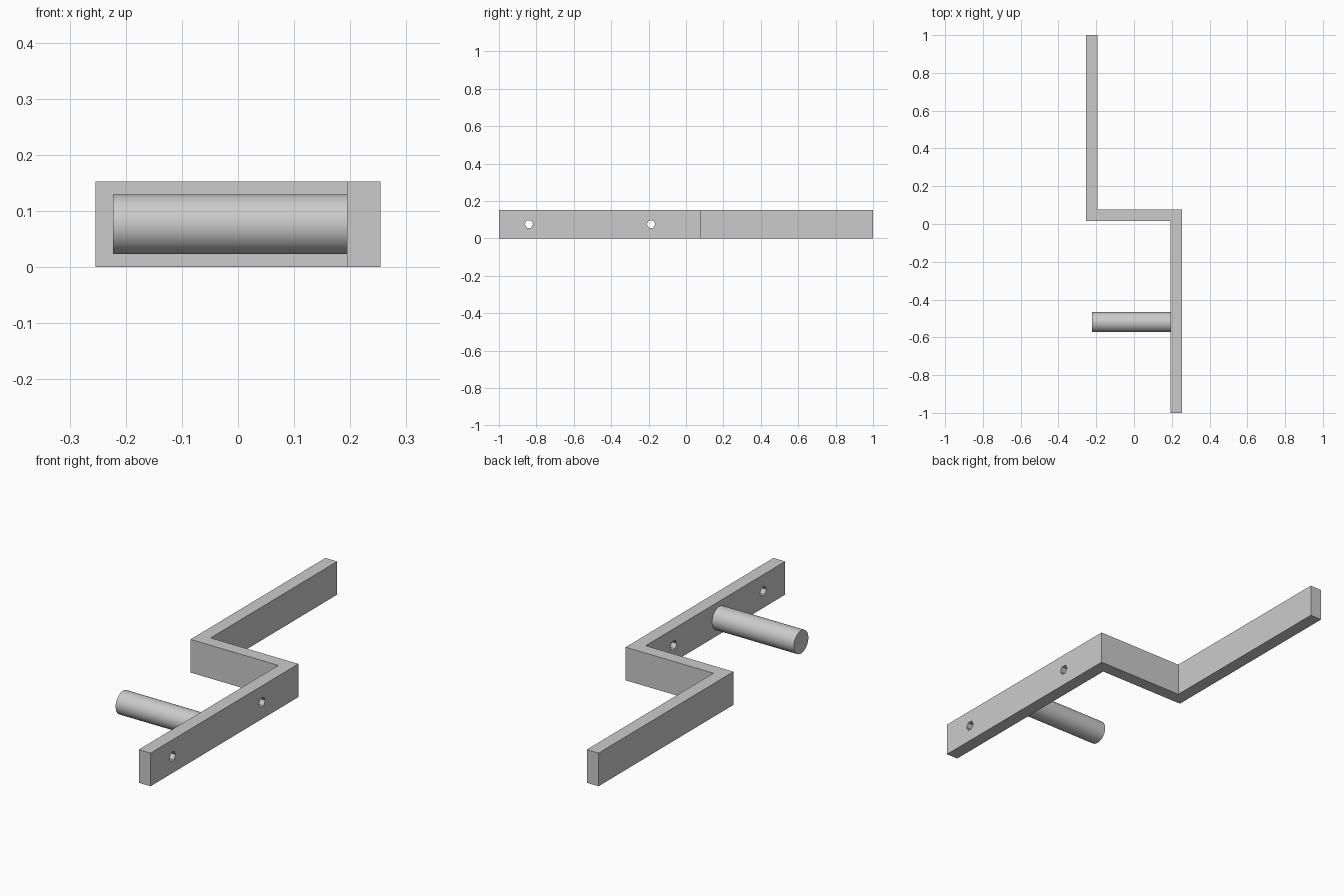
import bpy
import bmesh
import math

cube = bpy.data.objects.get("Cube")
if cube:
    bpy.data.objects.remove(cube, do_unlink=True)

HEIGHT, WALL, HALF_W = 0.153, 0.06, 0.254
STEP_Y = 0.077          # back face of the cross piece
MID_Z = HEIGHT / 2

grey = bpy.data.materials.new("light grey")
grey.use_nodes = True
grey.diffuse_color = (0.6, 0.6, 0.6, 1)
grey.node_tree.nodes["Principled BSDF"].inputs["Base Color"].default_value = (0.6, 0.6, 0.6, 1)


def rod(name, x0, x1, y, radius, sides):
    """Cylinder lying along x."""
    bpy.ops.mesh.primitive_cylinder_add(
        vertices=sides, radius=radius, depth=x1 - x0,
        location=((x0 + x1) / 2, y, MID_Z), rotation=(0, math.pi / 2, 0))
    ob = bpy.context.object
    ob.name = name
    ob.data.materials.append(grey)
    return ob


# Stepped bar: one outline extruded upward
inner = HALF_W - WALL
outline = [(-HALF_W, 1), (-HALF_W, STEP_Y - WALL), (inner, STEP_Y - WALL),
           (inner, -1), (HALF_W, -1), (HALF_W, STEP_Y),
           (-inner, STEP_Y), (-inner, 1)]
bm = bmesh.new()
base = bm.faces.new([bm.verts.new((x, y, 0)) for x, y in outline])
top = bmesh.ops.extrude_face_region(bm, geom=[base])["geom"]
bmesh.ops.translate(bm, vec=(0, 0, HEIGHT),
                    verts=[v for v in top if isinstance(v, bmesh.types.BMVert)])
bmesh.ops.recalc_face_normals(bm, faces=bm.faces)
mesh = bpy.data.meshes.new("stepped_bar")
bm.to_mesh(mesh)
bm.free()
mesh.materials.append(grey)
bar = bpy.data.objects.new("stepped_bar", mesh)
bpy.context.collection.objects.link(bar)

# Screw holes through the front arm
for i, y in enumerate((-0.84, -0.187)):
    cutter = rod(f"hole_cutter_{i + 1}", inner - 0.05, HALF_W + 0.05, y, 0.023, 6)
    cutter.rotation_euler = (0, math.pi / 2, 0)
    # Turn the hexagon so its corners point along y
    cutter.hide_render = True
    cutter.hide_viewport = True
    cut = bar.modifiers.new(f"hole_{i + 1}", "BOOLEAN")
    cut.operation = "DIFFERENCE"
    cut.solver = "EXACT"
    cut.object = cutter

# Handle peg, sticking out of the front arm
peg = rod("peg", -0.223, inner, -0.52, 0.053, 48)
bpy.ops.object.select_all(action="DESELECT")
peg.select_set(True)
bpy.context.view_layer.objects.active = peg
bpy.ops.object.shade_smooth_by_angle(angle=math.radians(30))
